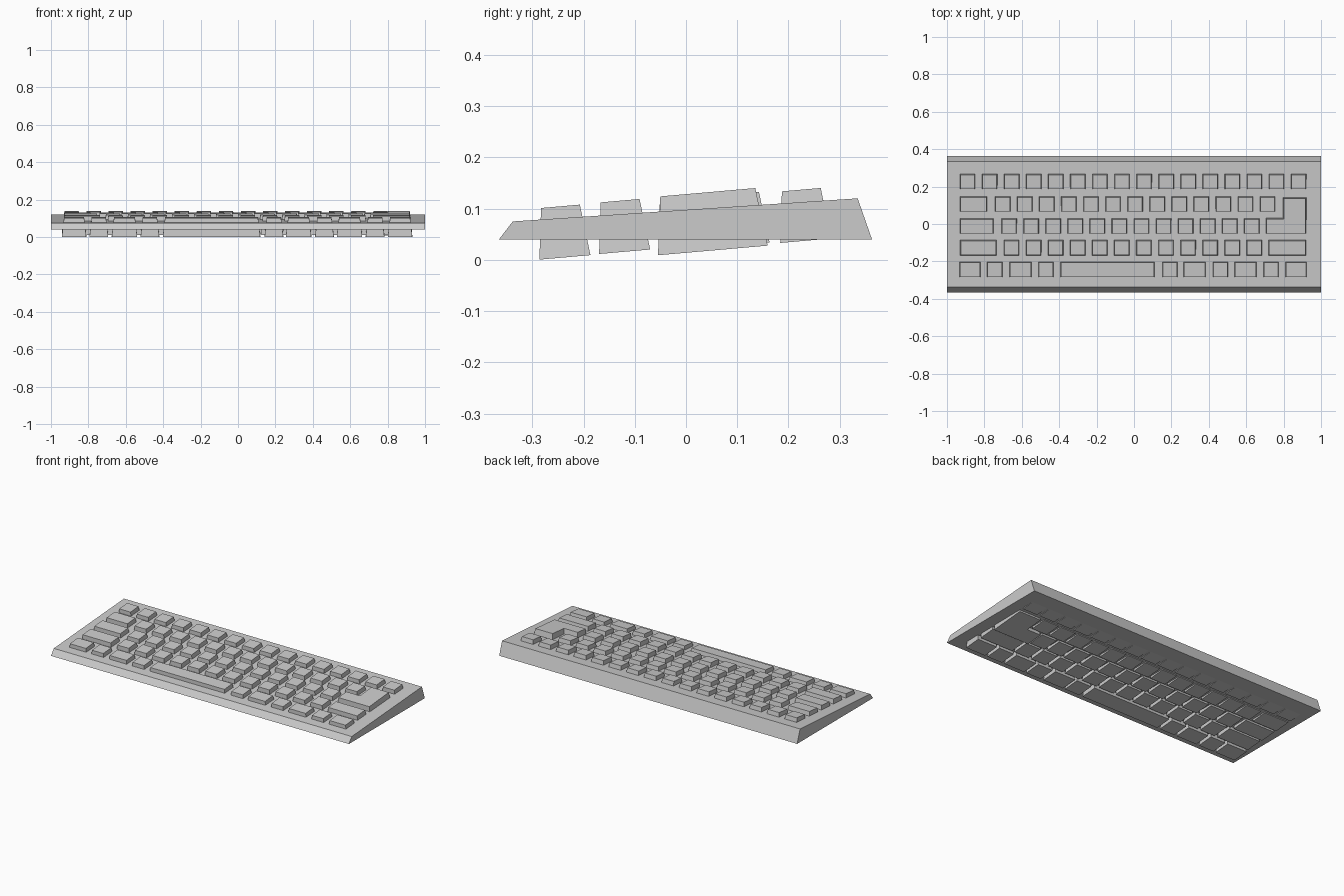
import bpy, bmesh, math
from mathutils import Matrix, Vector

if "Cube" in bpy.data.objects:
    bpy.data.objects.remove(bpy.data.objects["Cube"])

TILT = math.radians(5)
PITCH = 0.118      # spacing between neighbouring keys
CAP = 0.076        # size of a standard key's top face


def loft(name, lower, upper, matrix=None):
    """Closed solid between two matching outlines."""
    bm = bmesh.new()
    a = [bm.verts.new(p) for p in lower]
    b = [bm.verts.new(p) for p in upper]
    n = len(a)
    bm.faces.new(a[::-1])
    bm.faces.new(b)
    for i in range(n):
        j = (i + 1) % n
        bm.faces.new((a[i], a[j], b[j], b[i]))
    bmesh.ops.recalc_face_normals(bm, faces=bm.faces)
    me = bpy.data.meshes.new(name)
    bm.to_mesh(me)
    bm.free()
    ob = bpy.data.objects.new(name, me)
    if matrix:
        ob.matrix_world = matrix
    bpy.context.collection.objects.link(ob)
    return ob


def keycap(name, outline, centre, height=0.1, flare=0.012):
    """Tapered cap: outline holds (x, y, side x, side y) of the top face."""
    top = [Vector((x, y, 0)) for x, y, sx, sy in outline]
    bottom = [Vector((x + sx * flare, y + sy * flare, -height))
              for x, y, sx, sy in outline]
    m = Matrix.Translation(centre) @ Matrix.Rotation(TILT, 4, 'X')
    return loft(name, bottom, top, m)


def bar_key(name, x0, x1, y, z):
    w, d = (x1 - x0) / 2, CAP / 2
    signs = ((-1, -1), (1, -1), (1, 1), (-1, 1))
    keycap(name, [(sx * w, sy * d, sx, sy) for sx, sy in signs],
           ((x0 + x1) / 2, y, z))


def key_run(name, first, count, y, z):
    for i in range(count):
        c = first + i * PITCH
        bar_key(f"{name}_{i + 1}", c - CAP / 2, c + CAP / 2, y, z)


# wedge-shaped case
profile = [(-0.365, 0.04), (0.363, 0.04), (0.335, 0.12), (-0.338, 0.075)]
loft("case", [(-1, y, z) for y, z in profile], [(1, y, z) for y, z in profile])

# row centres (y, z of the cap tops), front to back
ROWS = [(-0.245, 0.1045), (-0.1285, 0.1155), (-0.013, 0.1225),
        (0.1045, 0.1295), (0.225, 0.137)]

# number row
key_run("number_key", -0.890, 16, *ROWS[4])

# upper letter row
bar_key("tab_key", -0.928, -0.789, *ROWS[3])
key_run("upper_letter_key", -0.702, 13, *ROWS[3])

# home row
bar_key("caps_key", -0.928, -0.755, *ROWS[2])
key_run("home_letter_key", -0.668, 12, *ROWS[2])

# lower letter row
bar_key("left_shift_key", -0.926, -0.738, *ROWS[1])
key_run("lower_letter_key", -0.655, 12, *ROWS[1])
bar_key("right_shift_key", 0.722, 0.916, *ROWS[1])

# bottom row with space bar
bottom_row = [
    ("left_control_key", -0.930, -0.823), ("left_function_key", -0.782, -0.706),
    ("left_option_key", -0.663, -0.551), ("left_meta_key", -0.509, -0.433),
    ("space_bar", -0.390, 0.107), ("right_meta_key", 0.154, 0.230),
    ("right_option_key", 0.268, 0.380), ("right_function_key", 0.424, 0.500),
    ("menu_key", 0.540, 0.652), ("arrow_key", 0.695, 0.771),
    ("right_control_key", 0.813, 0.920)]
for name, x0, x1 in bottom_row:
    bar_key(name, x0, x1, *ROWS[0])

# L-shaped enter key spanning two rows
half = 0.093
enter = [(-0.104, -half, -1, -1), (0.104, -half, 1, -1), (0.104, half, 1, 1),
         (-0.012, half, -1, 1), (-0.012, -0.017, -1, 1), (-0.104, -0.017, -1, 1)]
keycap("enter_key", enter, (0.813, 0.0425, 0.132), height=0.114, flare=0.0145)
